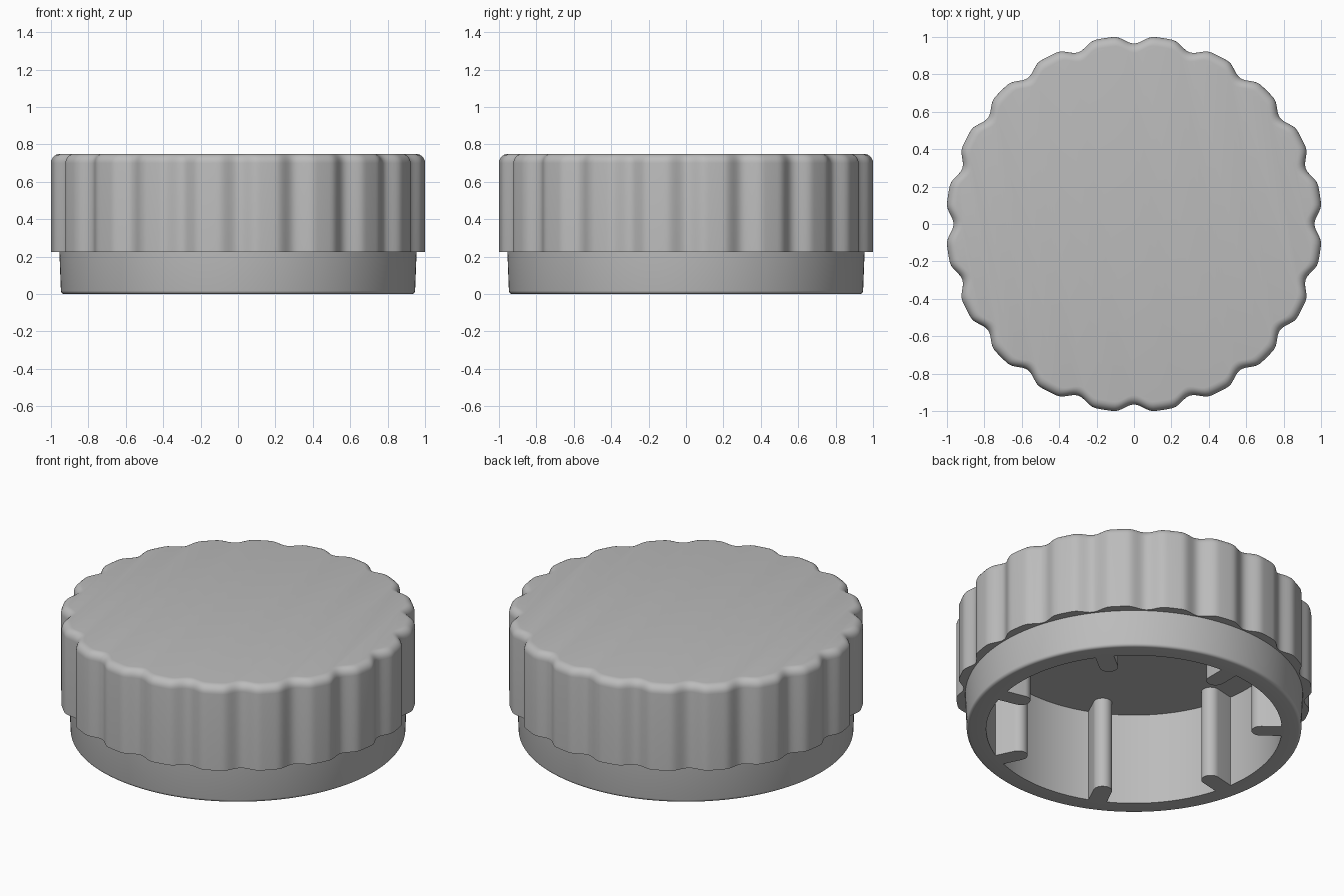
import bpy, bmesh, math

if "Cube" in bpy.data.objects:
    bpy.data.objects.remove(bpy.data.objects["Cube"])

# Single plain grey plastic
GREY = (0.5, 0.5, 0.5, 1.0)
grey = bpy.data.materials.new("grey_plastic")
grey.use_nodes = True
grey.diffuse_color = GREY
bsdf = next(n for n in grey.node_tree.nodes if n.type == "BSDF_PRINCIPLED")
bsdf.inputs["Base Color"].default_value = GREY

HEIGHT, SKIRT, CEILING = 0.75, 0.225, 0.575
BASE_R, BORE_R = 0.955, 0.836
NOTCHES, STEPS, RIBS = 20, 18, 7
COUNT = NOTCHES * STEPS


def finish(name, bm):
    """Turn a bmesh into a named object with smooth sides and crisp edges."""
    mesh = bpy.data.meshes.new(name)
    for face in bm.faces:
        face.smooth = len(face.verts) == 4
    bm.to_mesh(mesh)
    bm.free()
    mesh.set_sharp_from_angle(angle=math.radians(35))
    mesh.materials.append(grey)
    obj = bpy.data.objects.new(name, mesh)
    bpy.context.collection.objects.link(obj)
    return obj


def ring(bm, radius, z):
    """Closed loop of vertices; radius is a function of the angle."""
    angles = [math.tau * i / COUNT for i in range(COUNT)]
    return [bm.verts.new((radius(a) * math.cos(a), radius(a) * math.sin(a), z))
            for a in angles]


def skin(name, sections):
    """Bridge successive loops and close the last one with a flat disc."""
    bm = bmesh.new()
    loops = [ring(bm, radius, z) for radius, z in sections]
    for low, high in zip(loops, loops[1:]):
        for i in range(COUNT):
            j = (i + 1) % COUNT
            bm.faces.new((low[i], low[j], high[j], high[i]))
    bm.faces.new(loops[-1])
    return finish(name, bm)


def circle(r):
    return lambda a: r


def scallop(inset):
    """Grip outline: a round rim with evenly spaced shallow notches."""
    pitch, half = math.tau / NOTCHES, math.radians(6.3)

    def radius(a):
        off = abs((a + pitch / 2) % pitch - pitch / 2)
        dip = 0.5 + 0.5 * math.cos(math.pi * off / half) if off < half else 0
        return 1.006 - 0.041 * dip - inset
    return radius


# Scalloped grip with rounded top edge
FILLET = 0.05
grip = [(circle(BASE_R - 0.003), SKIRT), (scallop(0), SKIRT)]
for k in range(7):
    t = math.pi / 2 * k / 6
    grip.append((scallop(FILLET * (1 - math.cos(t))),
                 HEIGHT - FILLET + FILLET * math.sin(t)))
skin("scalloped_grip", grip)

# Tapered hollow base: outer wall, rounded lip, bore and ceiling
LIP = 0.018
base = [(circle(BASE_R), SKIRT)]
for k in range(5):
    t = math.pi / 2 * k / 4
    base.append((circle(0.947 - LIP * (1 - math.cos(t))), LIP - LIP * math.sin(t)))
base += [(circle(BORE_R), 0), (circle(BORE_R), CEILING)]
skin("hollow_base", base)

# Round-nosed ribs inside the bore
HALF, TIP = 0.053, 0.665
outline = [(BORE_R, HALF)]
for k in range(13):
    t = math.pi / 2 + math.pi * k / 12
    outline.append((TIP + HALF + HALF * math.cos(t), HALF * math.sin(t)))
outline.append((BORE_R, -HALF))
for n in range(RIBS):
    a = math.pi / 2 + math.tau * n / RIBS
    c, s = math.cos(a), math.sin(a)
    bm = bmesh.new()
    foot = bm.faces.new([bm.verts.new((u * c - v * s, u * s + v * c, 0))
                         for u, v in outline])
    grown = bmesh.ops.extrude_face_region(bm, geom=[foot], use_keep_orig=True)
    top = [g for g in grown["geom"] if isinstance(g, bmesh.types.BMVert)]
    bmesh.ops.translate(bm, verts=top, vec=(0, 0, CEILING))
    bmesh.ops.recalc_face_normals(bm, faces=bm.faces)
    finish(f"inner_rib_{n + 1}", bm)

# Face the open shells outward
for name in ("scalloped_grip", "hollow_base"):
    mesh = bpy.data.objects[name].data
    bm = bmesh.new()
    bm.from_mesh(mesh)
    bm.faces.ensure_lookup_table()
    # The closing disc is last: up on the grip, down on the ceiling
    want_up = name == "scalloped_grip"
    bm.normal_update()
    if (bm.faces[-1].normal.z > 0) != want_up:
        bmesh.ops.reverse_faces(bm, faces=bm.faces)
    bm.to_mesh(mesh)
    bm.free()
